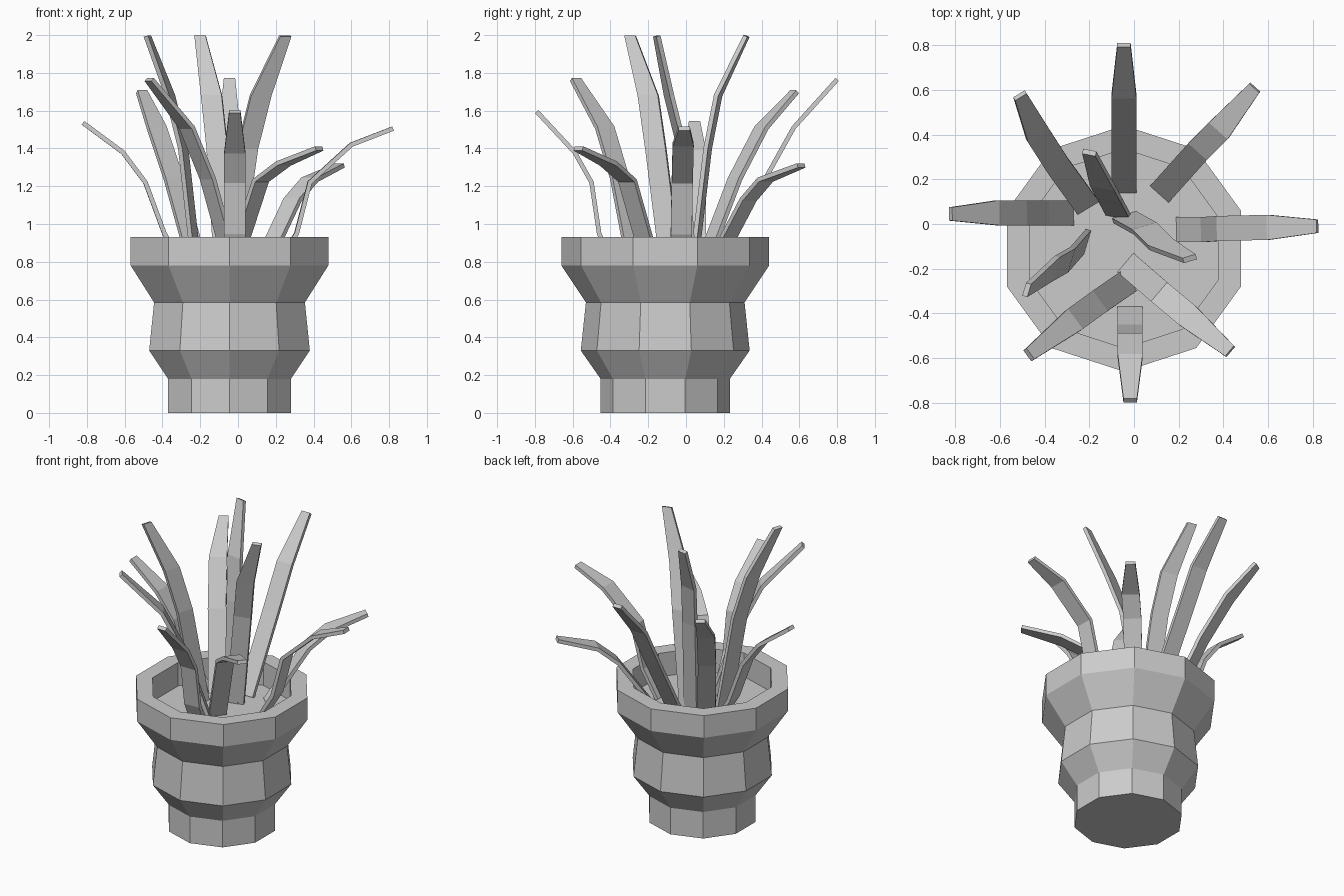
import bpy
import bmesh
from math import cos, sin, pi
from mathutils import Vector

old = bpy.data.objects.get("Cube")
if old:
    bpy.data.objects.remove(old, do_unlink=True)

grey = bpy.data.materials.new("plain grey")
grey.use_nodes = True
colour = (0.6, 0.6, 0.6, 1)
grey.diffuse_color = colour
grey.node_tree.nodes["Principled BSDF"].inputs["Base Color"].default_value = colour


def finish(name, bm):
    bmesh.ops.recalc_face_normals(bm, faces=bm.faces)
    mesh = bpy.data.meshes.new(name)
    bm.to_mesh(mesh)
    bm.free()
    mesh.materials.append(grey)
    bpy.context.collection.objects.link(bpy.data.objects.new(name, mesh))


def loft(name, rings):
    """Bridge a row of equal rings and cap both ends."""
    bm = bmesh.new()
    loops = [[bm.verts.new(p) for p in ring] for ring in rings]
    n = len(loops[0])
    for a, b in zip(loops, loops[1:]):
        for i in range(n):
            j = (i + 1) % n
            bm.faces.new((a[i], a[j], b[j], b[i]))
    bm.faces.new(loops[0])
    bm.faces.new(loops[-1])
    finish(name, bm)


# Ten-sided pot: outer wall, rim, inner wall, soil level
SOIL = 0.77
profile = [(0.342, 0), (0.342, 0.18), (0.447, 0.33), (0.42, 0.585), (0.55, 0.78),
           (0.55, 0.93), (0.445, 0.93), (0.445, SOIL)]
loft("pot", [[(-0.045 + r * sin(k * pi / 5), -0.11 + r * cos(k * pi / 5), z)
              for k in range(10)] for r, z in profile])


def leaf(name, path, across=None, width=0.112, thick=0.024):
    """Flat strip along a path, narrowing over its last length."""
    pts = [Vector(p) for p in path]
    reach = pts[-1] - pts[0]
    side = Vector(across) if across else Vector((reach.y, -reach.x, 0))
    side.normalize()
    rings = []
    for i, p in enumerate(pts):
        along = pts[min(i + 1, len(pts) - 1)] - pts[max(i - 1, 0)]
        w = side * (0.03 if i == len(pts) - 1 else width / 2)
        t = along.cross(side).normalized() * thick / 2
        rings.append([p + w + t, p - w + t, p - w - t, p + w - t])
    loft(name, rings)


# Outer leaves, bending away from the middle
leaf("back_leaf", [(-0.045, 0.15, SOIL), (-0.045, 0.42, 1.24),
                   (-0.045, 0.57, 1.51), (-0.045, 0.8, 1.765)])
leaf("back_left_leaf", [(0.12, 0.14, SOIL), (0.29, 0.33, 1.13),
                        (0.38, 0.42, 1.235), (0.54, 0.61, 1.31)])
leaf("left_leaf", [(0.2, -0.025, SOIL), (0.31, -0.025, 0.95), (0.38, -0.02, 1.22),
                   (0.6, -0.015, 1.42), (0.82, -0.01, 1.505)])
leaf("front_left_leaf", [(-0.03, -0.18, SOIL), (0.12, -0.31, 1.23),
                         (0.24, -0.41, 1.32), (0.43, -0.57, 1.4)])
leaf("front_leaf", [(-0.017, -0.38, SOIL), (-0.017, -0.46, 0.95), (-0.017, -0.5, 1.22),
                    (-0.017, -0.59, 1.38), (-0.017, -0.79, 1.595)])
leaf("front_right_leaf", [(-0.03, -0.26, SOIL), (-0.16, -0.35, 1.24),
                          (-0.27, -0.43, 1.51), (-0.47, -0.585, 1.765)])
leaf("right_leaf", [(-0.28, 0.05, SOIL), (-0.39, 0.05, 0.95), (-0.49, 0.05, 1.22),
                    (-0.61, 0.05, 1.38), (-0.82, 0.045, 1.535)])
leaf("back_right_leaf", [(-0.21, 0.08, SOIL), (-0.34, 0.26, 1.24),
                         (-0.43, 0.4, 1.51), (-0.51, 0.575, 1.7)])

# Tall inner leaves, each turned its own way
leaf("tall_back_leaf", [(-0.07, 0.04, SOIL), (-0.11, 0.115, 1.4),
                        (-0.14, 0.17, 1.68), (-0.2, 0.32, 1.995)], (1, -0.2, 0))
leaf("tall_left_leaf", [(-0.04, 0.03, SOIL), (0.05, -0.02, 1.4),
                        (0.12, -0.09, 1.68), (0.25, -0.155, 1.995)], (1, 0.3, 0))
leaf("tall_right_leaf", [(-0.22, -0.08, SOIL), (-0.29, -0.16, 1.4),
                         (-0.36, -0.2, 1.68), (-0.48, -0.295, 1.995)], (0.3, 1, 0))
